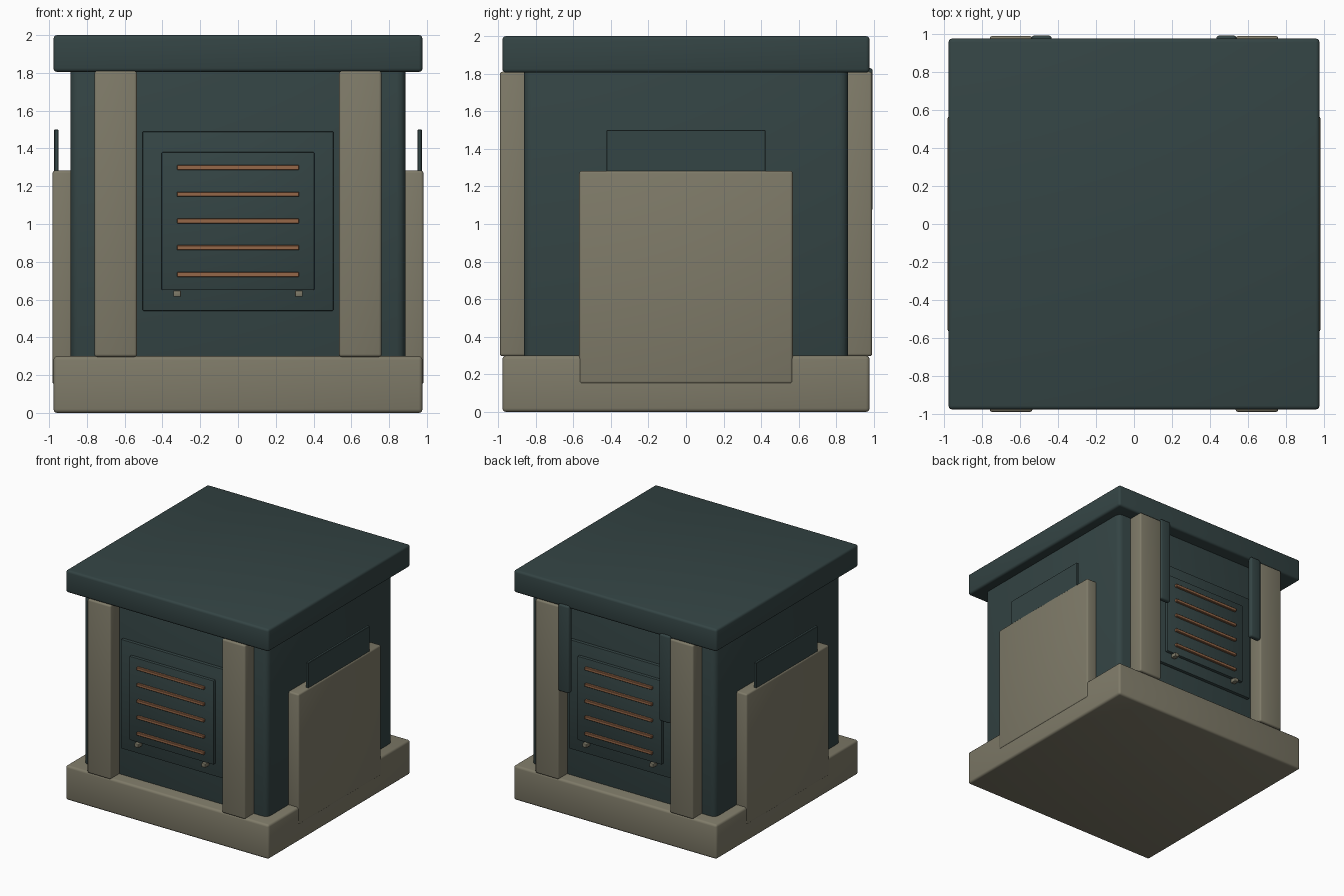
import bpy, bmesh
from mathutils import Vector

if "Cube" in bpy.data.objects:
    bpy.data.objects.remove(bpy.data.objects["Cube"])


def material(name, rgb):
    m = bpy.data.materials.new(name)
    m.diffuse_color = (*rgb, 1)
    m.use_nodes = True
    m.node_tree.nodes["Principled BSDF"].inputs["Base Color"].default_value = m.diffuse_color
    return m


TEAL = material("dark teal paint", (0.034, 0.058, 0.058))
STONE = material("warm grey stone", (0.212, 0.197, 0.140))
COPPER = material("copper", (0.30, 0.135, 0.065))


def box(name, x, y, z, mat, bevel=0.0, segments=3):
    """Bevelled block given by its (min, max) range on each axis."""
    lo, hi = [Vector(v) for v in zip(sorted(x), sorted(y), sorted(z))]
    bm = bmesh.new()
    bmesh.ops.create_cube(bm, size=1)
    size, mid = hi - lo, (lo + hi) / 2
    for v in bm.verts:
        v.co = Vector(a * b for a, b in zip(v.co, size)) + mid
    if bevel:
        bmesh.ops.bevel(bm, geom=bm.edges[:], offset=bevel, segments=segments,
                        profile=0.5, affect='EDGES')
    me = bpy.data.meshes.new(name)
    bm.to_mesh(me)
    bm.free()
    me.materials.append(mat)
    ob = bpy.data.objects.new(name, me)
    bpy.context.collection.objects.link(ob)
    bpy.ops.object.select_all(action='DESELECT')
    ob.select_set(True)
    bpy.context.view_layer.objects.active = ob
    bpy.ops.object.shade_smooth_by_angle()
    return ob


# Main masses
box("base", (-0.977, 0.977), (-0.977, 0.977), (0, 0.30), STONE, 0.02)
box("body", (-0.886, 0.886), (-0.862, 0.862), (0.25, 1.85), TEAL, 0.045)
box("roof", (-0.977, 0.977), (-0.977, 0.977), (1.805, 2.0), TEAL, 0.02)

# Side slabs, each with a thin plate standing on top
for s, side in ((-1, "left"), (1, "right")):
    box(f"{side}_slab", (s * 0.86, s * 0.982), (-0.568, 0.568),
        (0.15, 1.283), STONE, 0.014)
    box(f"{side}_plate", (s * 0.95, s * 0.973), (-0.423, 0.423),
        (1.2, 1.5), TEAL, 0.003, 1)

# Front and back faces
for s, face in ((-1, "front"), (1, "back")):
    def depth(a, b):
        return (s * a, s * b)

    # Stacked vent panels
    box(f"{face}_outer_panel", (-0.505, 0.505), depth(0.84, 0.89),
        (0.54, 1.49), TEAL, 0.006, 2)
    box(f"{face}_inner_panel", (-0.405, 0.405), depth(0.86, 0.916),
        (0.65, 1.38), TEAL, 0.006, 2)
    # Copper slats
    for i in range(5):
        z = 0.733 + i * 0.1415
        box(f"{face}_slat_{i + 1}", (-0.323, 0.323), depth(0.90, 0.935),
            (z - 0.013, z + 0.013), COPPER, 0.003, 1)
    for m in (-1, 1):
        # Pillars and small latches
        box(f"{face}_pillar", (m * 0.535, m * 0.76), depth(0.84, 0.99),
            (0.297, 1.81), STONE, 0.014)
        box(f"{face}_latch", (m * 0.302, m * 0.342), depth(0.88, 0.94),
            (0.615, 0.648), STONE, 0.005, 2)
        # Hanging straps on the back only
        if s > 0:
            box("back_strap", (m * 0.433, m * 0.54), depth(0.945, 0.993),
                (1.07, 1.83), TEAL, 0.016)
